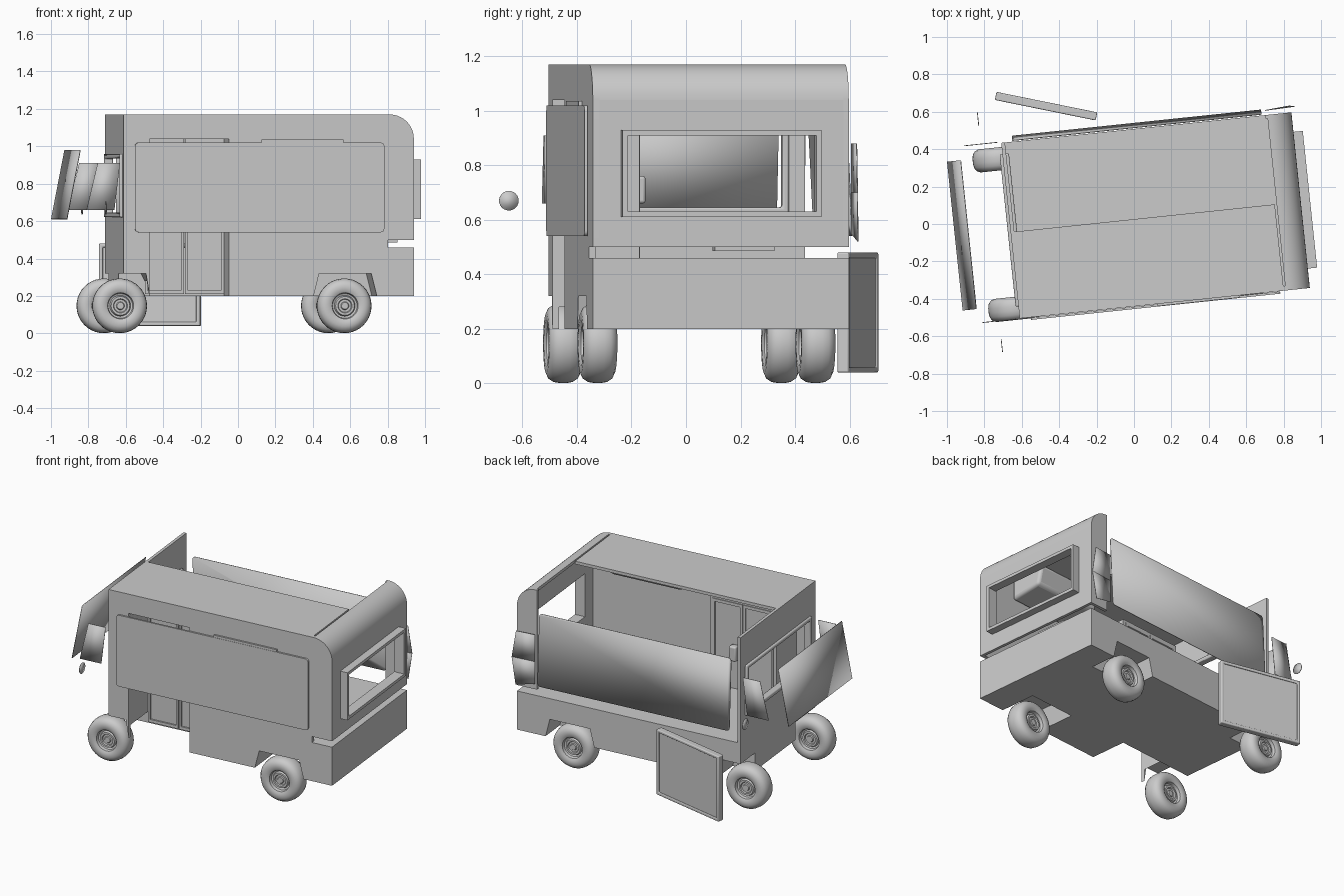
import bpy, bmesh, math
from mathutils import Matrix

cube = bpy.data.objects.get("Cube")
if cube:
    bpy.data.objects.remove(cube, do_unlink=True)

grey = bpy.data.materials.new("plain grey")
grey.use_nodes = True
grey.diffuse_color = (0.6, 0.6, 0.6, 1)
grey.node_tree.nodes["Principled BSDF"].inputs["Base Color"].default_value = (0.6, 0.6, 0.6, 1)


def placed(x, y, degrees):
    return Matrix.Translation((x, y, 0)) @ Matrix.Rotation(math.radians(degrees), 4, "Z")


BODY = placed(0.115, 0.048, 6)
END, SIDE, THICK = 0.78, 0.47, 0.02
TOP, FLOOR, BASE = 1.17, 0.46, 0.2
parts = []


def finish(name, bm, place=BODY):
    bmesh.ops.recalc_face_normals(bm, faces=bm.faces)
    mesh = bpy.data.meshes.new(name)
    bm.to_mesh(mesh)
    bm.free()
    mesh.transform(place)
    mesh.materials.append(grey)
    obj = bpy.data.objects.new(name, mesh)
    bpy.context.collection.objects.link(obj)
    parts.append(obj)
    return obj


def extrude(name, polygons, vector, place=BODY):
    """Extrude joined flat polygons along a vector."""
    bm = bmesh.new()
    for points in polygons:
        bm.faces.new([bm.verts.new(p) for p in points])
    bmesh.ops.remove_doubles(bm, verts=bm.verts, dist=1e-5)
    out = bmesh.ops.extrude_face_region(bm, geom=bm.faces[:], use_keep_orig=True)
    moved = [g for g in out["geom"] if isinstance(g, bmesh.types.BMVert)]
    bmesh.ops.translate(bm, verts=moved, vec=vector)
    return finish(name, bm, place)


def profile(name, points, v0, v1):
    return extrude(name, [[(u, v0, z) for u, z in points]], (0, v1 - v0, 0))


def box(name, u0, u1, v0, v1, z0, z1, place=BODY):
    base = [(u0, v0, z0), (u1, v0, z0), (u1, v1, z0), (u0, v1, z0)]
    return extrude(name, [base], (0, 0, z1 - z0), place)


def frame(name, u0, u1, outer, inner, place=BODY):
    """Upright ring across the body; each rectangle is v0, v1, z0, z1."""
    def ring(r):
        return [(u0, r[0], r[2]), (u0, r[1], r[2]), (u0, r[1], r[3]), (u0, r[0], r[3])]
    a, b = ring(outer), ring(inner)
    quads = [[a[i], a[(i + 1) % 4], b[(i + 1) % 4], b[i]] for i in range(4)]
    return extrude(name, quads, (u1 - u0, 0, 0), place)


def bevel(obj, width):
    mod = obj.modifiers.new("soft edges", "BEVEL")
    mod.width, mod.segments = width, 3


def arc(radius, start, stop, steps=10):
    """Points round the upper tail corner."""
    cu, cz = END - 0.13, TOP - 0.13
    for i in range(steps + 1):
        a = math.radians(start + (stop - start) * i / steps)
        yield (cu + radius * math.cos(a), cz + radius * math.sin(a))


def arch(centre):
    return [(centre - 0.17, BASE), (centre - 0.14, 0.32), (centre + 0.14, 0.32), (centre + 0.17, BASE)]


# Base with wheel arches and the open step well
DOOR0, DOOR1, WELL = -0.64, -0.215, -0.22
AXLES = (-0.796, 0.411)
box("base_middle", -END, END, WELL, 0.29, BASE, FLOOR)
right_edge = arch(AXLES[1]) + [(END, BASE), (END, FLOOR)]
profile("base_front_side", [(DOOR1, FLOOR), (DOOR1, BASE)] + right_edge, -SIDE, WELL)
profile("base_front_corner", [(-END, 0.32), (DOOR0 - 0.02, 0.32), (DOOR0, 0.28),
                              (DOOR0, FLOOR), (-END, FLOOR)], -SIDE, WELL)
profile("base_back_side", [(-END, FLOOR), (-END, 0.32)] + arch(AXLES[0])[2:] + right_edge, 0.29, SIDE)

# Front side wall with door opening, rounded corner and tail gap
wall = [(-END, TOP), (-END, 0.32), (DOOR0 - 0.02, 0.32), (DOOR0, BASE), (DOOR0, 1.04),
        (DOOR1, 1.04), (DOOR1, BASE)] + right_edge
wall += [(0.64, FLOOR), (0.64, 0.5), (END, 0.5)] + list(arc(0.13, 0, 90))
profile("front_side_wall", wall, -SIDE - 0.004, -SIDE + THICK)
profile("back_tail_pillar", [(0.64, TOP), (0.64, 0.5), (END, 0.5)] + list(arc(0.13, 0, 90)),
        SIDE - THICK, SIDE)

# Half roof and rounded tail cap
box("roof", -END, END - 0.14, -SIDE, -0.01, TOP - THICK, TOP)
profile("tail_cap", list(arc(0.13, 0, 90)) + list(arc(0.13 - THICK, 90, 0)), -SIDE, SIDE)

# End walls and window surrounds
frame("tail_wall", END - THICK, END, (-SIDE, SIDE, 0.5, TOP - 0.13), (-0.35, 0.35, 0.63, 0.92))
frame("tail_window_surround", END - 0.01, END + 0.05, (-0.37, 0.365, 0.61, 0.93), (-0.35, 0.345, 0.63, 0.91))
frame("nose_wall", -END, -END + THICK, (-SIDE, SIDE, 0.32, TOP), (-0.4, 0.4, 0.63, 0.95))
bevel(frame("nose_window_surround", -END - 0.015, -END + 0.035, (-0.41, 0.41, 0.62, 0.96),
            (-0.385, 0.385, 0.645, 0.935)), 0.008)
box("tail_latch", 0.66, 0.74, -0.02, 0.2, 0.485, 0.5)

# Step well sides, folding door leaves and handle
for name, u in (("well_nose_side", DOOR0 - THICK), ("well_tail_side", DOOR1)):
    box(name, u, u + THICK, -SIDE + THICK, WELL + THICK, 0.32 if u < -0.5 else BASE, 1.04)
box("well_header", DOOR0 - THICK, DOOR1 + THICK, -SIDE + THICK, WELL + THICK, 1.04, 1.055)
middle = (DOOR0 + DOOR1) / 2
for name, u0, u1 in (("nose_door_leaf", DOOR0, middle - 0.003), ("tail_door_leaf", middle + 0.003, DOOR1)):
    box(name, u0, u1, WELL, WELL + 0.015, 0.21, 1.04)
    for u in (u0, u1 - 0.015):
        box(name + "_stile", u, u + 0.015, WELL - 0.01, WELL + 0.025, 0.21, 1.04)
    for z in (0.21, 1.02):
        box(name + "_rail", u0, u1, WELL - 0.01, WELL + 0.025, z, z + 0.02)
bevel(box("door_handle", middle + 0.03, middle + 0.08, WELL + 0.015, WELL + 0.06, 0.66, 0.76), 0.01)

# Overhead locker and outer vent strip
locker = [(-SIDE + THICK, TOP - THICK), (-0.2, TOP - THICK), (-0.23, 1.02), (-SIDE + THICK, 0.99)]
bevel(extrude("overhead_locker", [[(0.02, v, z) for v, z in locker]], (0.5, 0, 0)), 0.02)
box("vent_strip", -0.04, 0.4, -SIDE - 0.016, -SIDE, 1.015, 1.035)


def sheet(name, points, place=BODY):
    bm = bmesh.new()
    bm.faces.new([bm.verts.new(p) for p in points])
    obj = finish(name, bm, place)
    mod = obj.modifiers.new("thin sheet", "SOLIDIFY")
    mod.thickness, mod.offset = 0.004, 0
    return obj


def rounded(u0, u1, z0, z1, r):
    points = []
    for k, (u, z) in enumerate([(u1 - r, z1 - r), (u0 + r, z1 - r), (u0 + r, z0 + r), (u1 - r, z0 + r)]):
        for i in range(5):
            a = math.pi / 2 * (k + i / 4)
            points.append((u + r * math.cos(a), z + r * math.sin(a)))
    return points


# Long side panels, detached windscreen and quarter panes
long_panel = rounded(-0.72, 0.62, 0.54, 1.02, 0.02)
profile("front_side_panel", long_panel, -SIDE - 0.018, -SIDE - 0.006)
sheet("back_side_panel", [(u, SIDE + 0.03 - (z - 0.54) * 0.05, z) for u, z in long_panel])
sheet("windscreen", [(-1.077, -0.4, 0.61), (-1.077, 0.4, 0.61), (-1.005, 0.4, 0.98), (-1.005, -0.4, 0.98)])
for name, side in (("front", -1), ("back", 1)):
    v = side * 0.475
    sheet(name + "_quarter_pane", [(-0.98, v, 0.66), (-0.83, v, 0.66), (-0.8, v, 0.91), (-0.92, v, 0.91)])
    ring = [2 * math.pi * i / 24 for i in range(24)]
    sheet(name + "_mirror", [(-0.89, side * 0.608 + 0.036 * math.cos(a), 0.67 + 0.036 * math.sin(a))
                             for a in ring])
sheet("tail_corner_upper_pane", [(0.64, 0.495, 0.7), (0.8, 0.5, 0.7), (0.77, 0.5, 0.88), (0.64, 0.495, 0.88)])
sheet("tail_corner_lower_pane", [(0.64, 0.495, 0.55), (0.77, 0.505, 0.52), (0.8, 0.5, 0.7), (0.64, 0.495, 0.7)])

# Detached hatch behind the body
hatch = placed(-0.47, 0.63, -101.5)
bevel(frame("hatch_frame", -0.022, 0.022, (-0.275, 0.275, 0.04, 0.48), (-0.255, 0.255, 0.06, 0.46), hatch), 0.006)
box("hatch_panel", -0.014, 0.014, -0.258, 0.258, 0.058, 0.462, hatch)

# Wheels: half section of tyre, rim and hub, mirrored and spun
half = [(0, 0.042), (0.018, 0.042), (0.022, 0.036), (0.034, 0.036), (0.038, 0.044), (0.05, 0.044),
        (0.056, 0.03), (0.066, 0.034), (0.07, 0.054), (0.085, 0.062), (0.11, 0.062),
        (0.13, 0.053), (0.142, 0.035), (0.146, 0.012)]
section = half + [(r, -w) for r, w in reversed(half)]


def wheel(name, u, v):
    bm = bmesh.new()
    verts = [bm.verts.new((r, w, 0)) for r, w in section]
    edges = [bm.edges.new(pair) for pair in zip(verts, verts[1:])]
    bmesh.ops.spin(bm, geom=verts + edges, cent=(0, 0, 0), axis=(0, 1, 0),
                   angle=2 * math.pi, steps=40)
    bmesh.ops.remove_doubles(bm, verts=bm.verts, dist=1e-5)
    finish(name, bm, BODY @ Matrix.Translation((u, v, 0.147)))


for end, u in zip(("nose", "tail"), AXLES):
    for side, v in (("front", -0.418), ("back", 0.386)):
        wheel(f"{end}_{side}_wheel", u, v)

# Smooth curves while keeping edges sharp
bpy.ops.object.select_all(action="DESELECT")
for obj in parts:
    obj.select_set(True)
bpy.context.view_layer.objects.active = parts[0]
bpy.ops.object.shade_smooth_by_angle(angle=math.radians(35))
